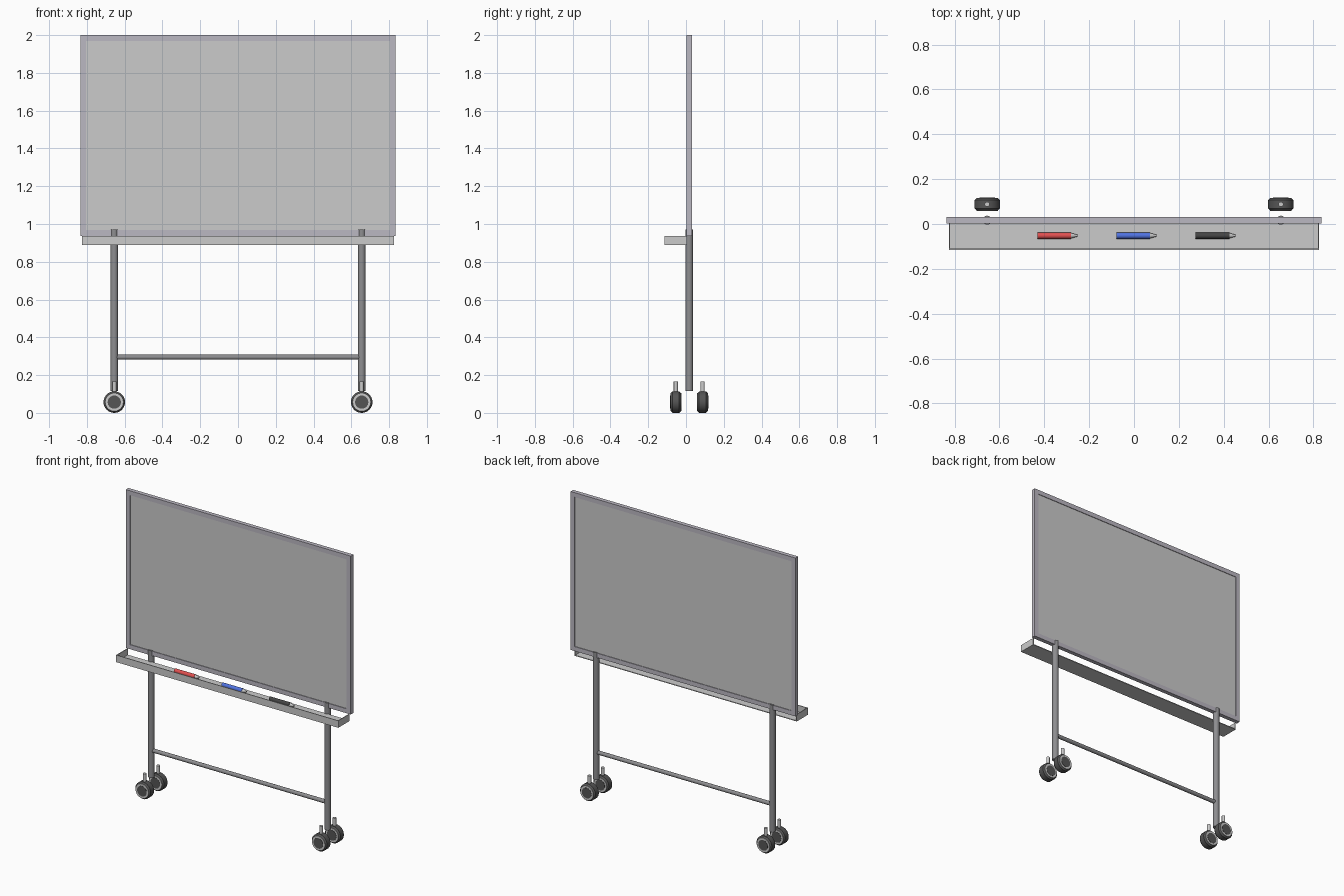
import bpy, bmesh, math
from mathutils import Matrix, Vector

if "Cube" in bpy.data.objects:
    bpy.data.objects.remove(bpy.data.objects["Cube"])

YC = 0.017  # depth of the board and leg plane


def material(name, rgb):
    m = bpy.data.materials.new(name)
    m.diffuse_color = (*rgb, 1)
    m.use_nodes = True
    m.node_tree.nodes["Principled BSDF"].inputs["Base Color"].default_value = m.diffuse_color
    return m


DARK = material("dark_rubber", (0.09, 0.09, 0.09))
FRAME = material("frame_metal", (0.5, 0.48, 0.54))
LEG = material("leg_metal", (0.27, 0.27, 0.28))


def finish(name, bm, mat=None, smooth=False):
    bmesh.ops.recalc_face_normals(bm, faces=bm.faces)
    me = bpy.data.meshes.new(name)
    bm.to_mesh(me)
    bm.free()
    ob = bpy.data.objects.new(name, me)
    bpy.context.collection.objects.link(ob)
    if mat:
        me.materials.append(mat)
    if smooth:
        bpy.ops.object.select_all(action='DESELECT')
        ob.select_set(True)
        bpy.context.view_layer.objects.active = ob
        bpy.ops.object.shade_smooth_by_angle(angle=math.radians(35))
    return ob


def add_box(bm, lo, hi):
    lo, hi = Vector(lo), Vector(hi)
    bmesh.ops.create_cube(bm, size=1, matrix=Matrix.Translation((lo + hi) / 2)
                          @ Matrix.Diagonal((*(hi - lo), 1)))


def boxes(name, spans, mat=None):
    bm = bmesh.new()
    for lo, hi in spans:
        add_box(bm, lo, hi)
    return finish(name, bm, mat)


def lathe(name, profile, loc, axis, mat=None, sides=32):
    """Spin (radius, height) points about the given axis."""
    bm = bmesh.new()
    vs = [bm.verts.new((r, 0, h)) for r, h in profile]
    es = [bm.edges.new(p) for p in zip(vs, vs[1:])]
    bmesh.ops.spin(bm, geom=vs + es, cent=(0, 0, 0), axis=(0, 0, 1),
                   angle=math.tau, steps=sides)
    bmesh.ops.remove_doubles(bm, verts=bm.verts, dist=1e-5)
    rot = Vector((0, 0, 1)).rotation_difference(Vector(axis)).to_matrix().to_4x4()
    bm.transform(Matrix.Translation(loc) @ rot)
    return finish(name, bm, mat, True)


def rod(name, r, length, loc, axis, mat=None, sides=24):
    return lathe(name, [(0, 0), (r, 0), (r, length), (0, length)], loc, axis, mat, sides)


# Writing panel and its surrounding frame
W, Z0, Z1, F, T = 0.835, 0.937, 2.0, 0.03, 0.014
boxes("writing_panel", [((-W + F, YC - 0.010, Z0 + F), (W - F, YC + 0.010, Z1 - F))])
boxes("board_frame", [
    ((-W, YC - T, Z0), (-W + F, YC + T, Z1)),
    ((W - F, YC - T, Z0), (W, YC + T, Z1)),
    ((-W + F, YC - T, Z0), (W - F, YC + T, Z0 + F)),
    ((-W + F, YC - T, Z1 - F), (W - F, YC + T, Z1)),
], FRAME)

# Pen tray, open at the back and top
X, YF, YB, ZB, ZT, t = 0.825, -0.115, 0.004, 0.89, 0.937, 0.005
boxes("pen_tray", [
    ((-X, YF, ZB), (X, YB, ZB + t)),
    ((-X, YF, ZB), (X, YF + t, ZT)),
    ((-X, YF, ZB), (-X + t, YB, ZT)),
    ((X - t, YF, ZB), (X, YB, ZT)),
])

# Markers with tapered tips
for name, x, rgb in (("red", -0.43, (0.75, 0.08, 0.08)), ("blue", -0.078, (0.08, 0.17, 0.75)),
                     ("black", 0.275, (0.06, 0.06, 0.06))):
    rod(name + "_marker", 0.014, 0.15, (x, -0.052, 0.914), (1, 0, 0),
        material(name + "_ink", rgb), 16)
    lathe(name + "_marker_tip", [(0, 0), (0.012, 0), (0.004, 0.028), (0, 0.028)],
          (x + 0.15, -0.052, 0.914), (1, 0, 0), None, 16)

# Cross bar between the legs
rod("cross_bar", 0.013, 1.31, (-0.655, YC, 0.295), (1, 0, 0), LEG)

# Legs, each with a pair of casters
for sx, side in ((-1, "left"), (1, "right")):
    x = sx * 0.655
    rod(side + "_leg", 0.02, 0.855, (x, YC, 0.115), (0, 0, 1), LEG)
    for sy, end in ((-1, "front"), (1, "back")):
        y, n = YC + sy * 0.071, f"{side}_{end}_caster"
        lathe(n + "_tyre", [(0, -0.027), (0.048, -0.027), (0.057, -0.018), (0.057, 0.018),
                            (0.048, 0.027), (0, 0.027)], (x, y, 0.057), (0, 1, 0), DARK)
        rod(n + "_rim", 0.048, 0.058, (x, y - 0.029, 0.057), (0, 1, 0), None, 32)
        rod(n + "_hub", 0.035, 0.061, (x, y - 0.0305, 0.057), (0, 1, 0), DARK, 32)
        rod(n + "_stem", 0.011, 0.06, (x, y, 0.105), (0, 0, 1), None, 16)
